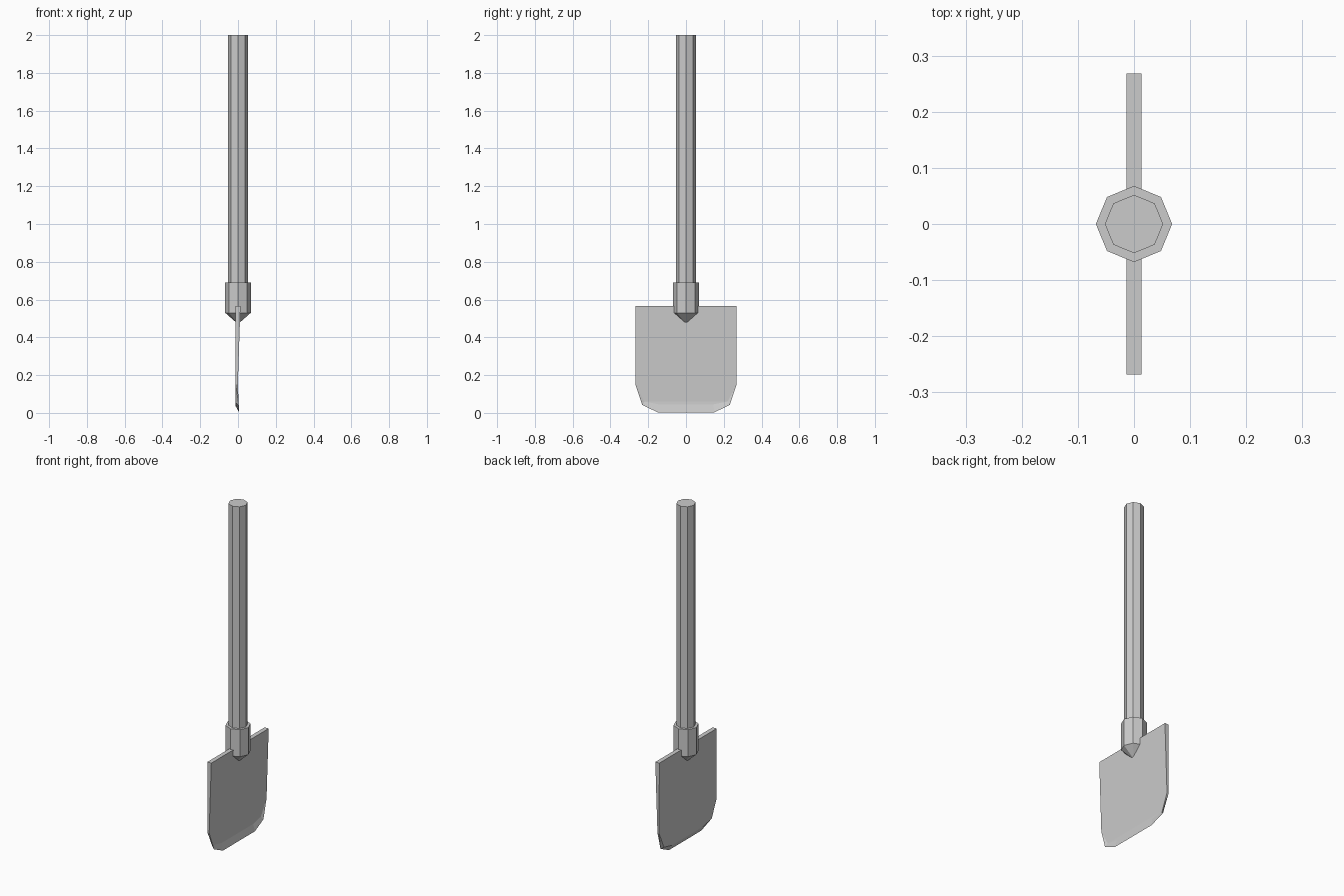
import bpy, bmesh, math

if "Cube" in bpy.data.objects:
    bpy.data.objects.remove(bpy.data.objects["Cube"])


def make_object(name, bm):
    bmesh.ops.recalc_face_normals(bm, faces=bm.faces)
    mesh = bpy.data.meshes.new(name)
    bm.to_mesh(mesh)
    bm.free()
    obj = bpy.data.objects.new(name, mesh)
    bpy.context.collection.objects.link(obj)
    return obj


def octagonal(name, profile, sides=8):
    """Stack octagonal rings (radius, z); a zero radius becomes a point."""
    bm = bmesh.new()
    rings = [[bm.verts.new((r * math.sin(i * math.tau / sides),
                            r * math.cos(i * math.tau / sides), z))
              for i in range(sides)] for r, z in profile]
    for a, b in zip(rings, rings[1:]):
        for i in range(sides):
            j = (i + 1) % sides
            bm.faces.new((a[i], a[j], b[j], b[i]))
    bm.faces.new(rings[0])
    bm.faces.new(rings[-1])
    bmesh.ops.remove_doubles(bm, verts=bm.verts, dist=0.0001)
    return make_object(name, bm)


# Shaft
octagonal("handle", [(0.052, 0.55), (0.052, 2.0)])

# Socket with pointed lower end
octagonal("socket", [(0.0, 0.47), (0.068, 0.53), (0.068, 0.69), (0.05, 0.69)])

# Blade: front, cutting-edge and back outlines of one half, as (x, y, z)
top_f, top_b = (0.013, 0.268, 0.567), (-0.013, 0.268, 0.567)
side_f, side_b = (-0.001, 0.268, 0.15), (-0.012, 0.268, 0.15)
corner_f, corner_e, corner_b = (-0.004, 0.22, 0.06), (0.004, 0.232, 0.042), (-0.012, 0.223, 0.052)
tip_f, tip_e, tip_b = (-0.003, 0.145, 0.045), (0.006, 0.15, 0.003), (-0.012, 0.145, 0.035)


def mirror(p):
    return (p[0], -p[1], p[2])


bm = bmesh.new()


def add_face(*points):
    bm.faces.new([bm.verts.new(p) for p in points])


# Faces repeated on both halves
for m in (lambda p: p, mirror):
    for face in ((top_f, top_b, side_b, side_f),
                 (side_f, side_b, corner_e),
                 (side_f, corner_e, corner_f),
                 (side_b, corner_b, corner_e),
                 (corner_f, corner_e, tip_e, tip_f),
                 (corner_b, tip_b, tip_e, corner_e)):
        add_face(*[m(p) for p in face])

# Faces spanning the full width
for a, b in ((top_f, top_b), (top_f, side_f), (top_b, side_b),
             (side_f, corner_f), (side_b, corner_b),
             (tip_f, tip_e), (tip_b, tip_e)):
    add_face(a, b, mirror(b), mirror(a))
for c, t in ((corner_f, tip_f), (corner_b, tip_b)):
    add_face(c, t, mirror(t), mirror(c))
bmesh.ops.remove_doubles(bm, verts=bm.verts, dist=0.0001)
make_object("blade", bm)
